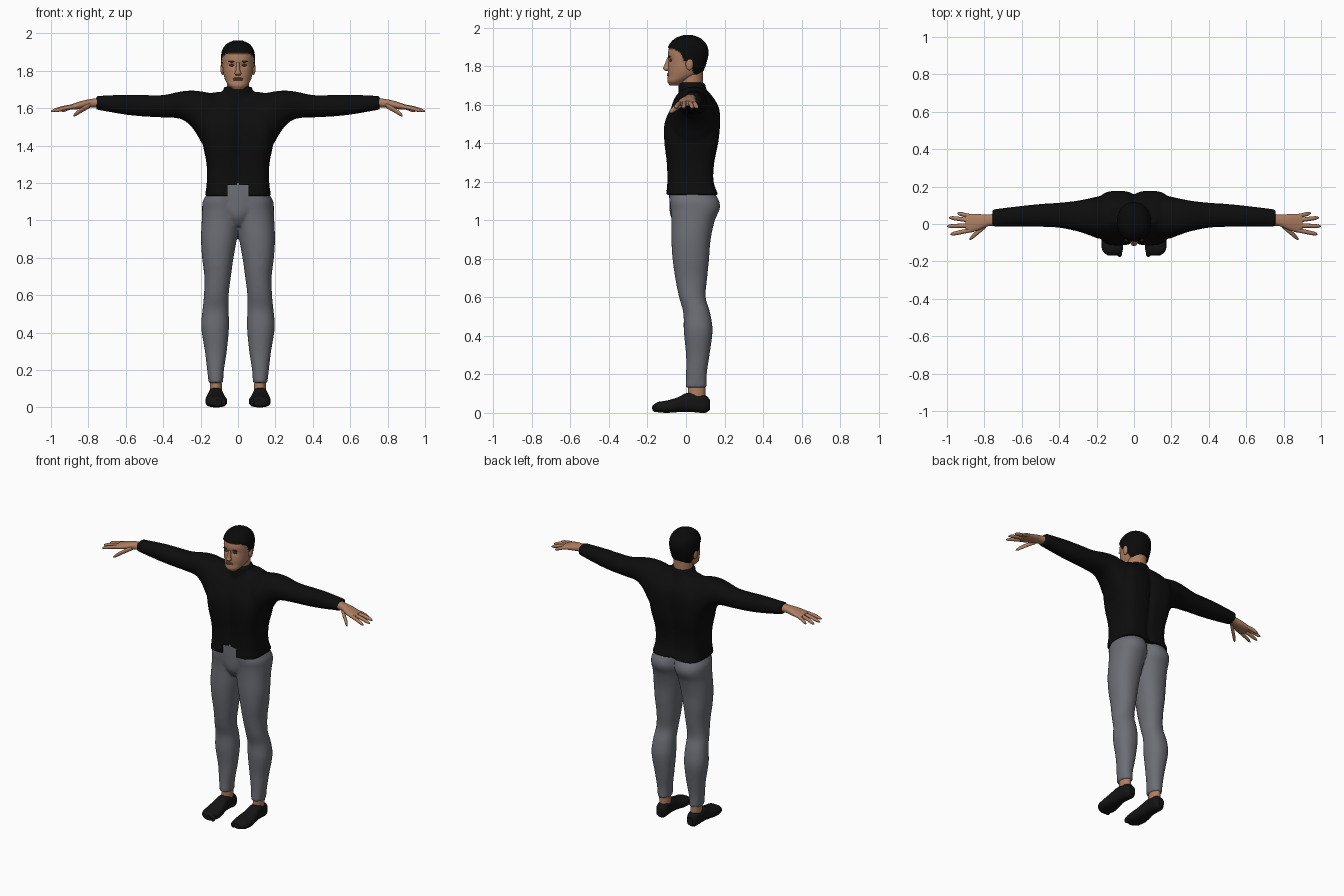
import bpy, bmesh, math
from mathutils import Vector, Matrix

default = bpy.data.objects.get("Cube")
if default:
    bpy.data.objects.remove(default, do_unlink=True)


def material(name, r, g, b):
    mat = bpy.data.materials.new(name)
    mat.use_nodes = True
    mat.diffuse_color = (r, g, b, 1)
    shader = mat.node_tree.nodes["Principled BSDF"]
    shader.inputs["Base Color"].default_value = (r, g, b, 1)
    shader.inputs["Roughness"].default_value = 0.8
    return mat


SKIN = material("skin", .42, .21, .12)
LIPS = material("lips", .26, .1, .065)
EYES = material("eye_brown", .07, .035, .022)
HAIR = material("hair_black", .003, .003, .003)
JACKET = material("jacket_black", .004, .004, .004)
TROUSERS = material("trouser_grey", .15, .158, .18)
SHOES = material("shoe_black", .007, .007, .007)


def smooth_rows(rows, steps):
    """Cubic interpolation of section rows along their first value."""
    rows = [Vector(r) for r in rows]
    last = len(rows) - 1

    def slope(i):
        a, b = rows[max(i - 1, 0)], rows[min(i + 1, last)]
        return (b - a) / (b[0] - a[0])

    out = []
    for i in range(last):
        a, b = rows[i], rows[i + 1]
        h = b[0] - a[0]
        for k in range(steps):
            t = k / steps
            s = t * t * (3 - 2 * t)
            out.append(a * (1 - s) + b * s
                       + slope(i) * (h * t * (1 - t) ** 2)
                       - slope(i + 1) * (h * t * t * (1 - t)))
    return out + [rows[last]]


def loft(bm, axis, rows, side=1, power=2.0, n=32, steps=4):
    """Closed loft; each row is (position, low, high, low, high)."""
    def bulge(c):
        return math.copysign(abs(c) ** (2 / power), c)

    rings = []
    for t, u0, u1, v0, v1 in smooth_rows(rows, steps):
        ring = []
        for k in range(n):
            a = math.tau * k / n
            co = [(u0 + u1) / 2 + (u1 - u0) / 2 * bulge(math.cos(a)),
                  (v0 + v1) / 2 + (v1 - v0) / 2 * bulge(math.sin(a))]
            co.insert(axis, t)
            co[0] *= side
            ring.append(bm.verts.new(co))
        rings.append(ring)
    for lower, upper in zip(rings, rings[1:]):
        for k in range(n):
            j = (k + 1) % n
            bm.faces.new((lower[k], lower[j], upper[j], upper[k]))
    bm.faces.new(rings[0])
    bm.faces.new(rings[-1])


def ball(bm, place, size):
    m = Matrix.Translation(place) @ Matrix.Diagonal((*size, 1))
    bmesh.ops.create_uvsphere(bm, u_segments=20, v_segments=12, radius=1, matrix=m)


def finish(name, bm, *mats, fuse=False, cutter=None):
    bmesh.ops.recalc_face_normals(bm, faces=bm.faces)
    mesh = bpy.data.meshes.new(name)
    bm.to_mesh(mesh)
    bm.free()
    ob = bpy.data.objects.new(name, mesh)
    bpy.context.collection.objects.link(ob)
    for mat in mats:
        mesh.materials.append(mat)
    bpy.ops.object.select_all(action='DESELECT')
    ob.select_set(True)
    bpy.context.view_layer.objects.active = ob
    if fuse:
        remesh = ob.modifiers.new("fuse", 'REMESH')
        remesh.mode, remesh.voxel_size = 'VOXEL', .009
        relax = ob.modifiers.new("relax", 'SMOOTH')
        relax.factor, relax.iterations = .5, 5
    if cutter:
        cut = ob.modifiers.new("cut", 'BOOLEAN')
        cut.operation, cut.object = 'DIFFERENCE', cutter
    for mod in list(ob.modifiers):
        bpy.ops.object.modifier_apply(modifier=mod.name)
    bpy.ops.object.shade_smooth_by_angle(angle=math.radians(45))
    return ob


# Jacket: two torso halves, two sleeves and a collar fused together
torso = [(1.13, -.03, .177, -.103, .168), (1.2, -.03, .167, -.097, .143),
         (1.3, -.03, .168, -.1, .147), (1.4, -.03, .187, -.112, .167),
         (1.5, -.03, .2, -.112, .177), (1.58, -.03, .2, -.08, .172),
         (1.64, -.03, .18, -.04, .14), (1.685, -.02, .13, 0, .1)]
sleeve = [(.1, -.07, .16, 1.4, 1.67), (.18, -.08, .15, 1.4, 1.687),
          (.24, -.06, .137, 1.49, 1.694), (.3, -.04, .125, 1.54, 1.69),
          (.4, -.02, .114, 1.55, 1.67), (.5, -.015, .107, 1.555, 1.67),
          (.6, -.013, .097, 1.565, 1.672), (.757, -.014, .078, 1.592, 1.665)]
collar = [(1.62, -.1, .1, -.04, .13), (1.67, -.085, .085, -.04, .11),
          (1.715, -.075, .075, -.04, .097)]
notch = bmesh.new()
bmesh.ops.create_cube(notch, size=1, matrix=Matrix.Translation((0, -.1, 1.14))
                      @ Matrix.Diagonal((.11, .2, .1, 1)))
hem_cutter = finish("hem_cutter", notch)
hem_cutter.hide_render = True
bm = bmesh.new()
for side in (1, -1):
    loft(bm, 2, torso, side, power=3)
    loft(bm, 0, sleeve, side, power=2.2)
loft(bm, 2, collar)
finish("jacket", bm, JACKET, fuse=True, cutter=hem_cutter)
bpy.data.objects.remove(hem_cutter, do_unlink=True)

# Trousers: two legs and a pelvis fused together
leg = [(.13, .08, .157, -.003, .108), (.2, .075, .165, 0, .108),
       (.3, .06, .177, 0, .122), (.43, .048, .197, -.012, .138),
       (.52, .05, .19, -.014, .125), (.6, .05, .182, -.036, .102),
       (.7, .038, .18, -.056, .11), (.8, .024, .192, -.07, .12),
       (.9, .006, .198, -.076, .128), (1, -.008, .194, -.076, .15),
       (1.06, -.015, .192, -.08, .176), (1.1, -.015, .189, -.086, .172),
       (1.14, -.015, .168, -.088, .15), (1.21, -.015, .15, -.085, .12)]
pelvis = [(.97, -.03, .03, -.05, .08), (1.02, -.07, .07, -.08, .1),
          (1.1, -.13, .13, -.087, .125), (1.21, -.13, .13, -.087, .12)]
bm = bmesh.new()
for side in (1, -1):
    loft(bm, 2, leg, side, power=2.2)
loft(bm, 2, pelvis, power=2.4)
finish("trousers", bm, TROUSERS, fuse=True)

# Ankles, shoes, hands and ears on each side
ankle = [(.04, .085, .15, .01, .1), (.1, .085, .15, .01, .1), (.16, .09, .15, .01, .1)]
shoe = [(-.168, .08, .14, .008, .04), (-.15, .063, .165, .004, .055),
        (-.1, .058, .175, 0, .064), (-.04, .068, .17, .004, .082),
        (0, .076, .162, .005, .102), (.05, .078, .158, .003, .105),
        (.1, .08, .152, 0, .092), (.124, .095, .137, .015, .07)]
palm = [(.72, -.01, .06, 1.605, 1.657), (.78, -.012, .05, 1.603, 1.65),
        (.83, -.033, .053, 1.597, 1.64), (.88, -.045, .053, 1.592, 1.624),
        (.9, -.03, .045, 1.595, 1.618)]
fingers = [((.87, .04), (.945, .058)), ((.88, .02), (.988, .034)),
           ((.88, -.008), (1, -.012)), ((.87, -.032), (.982, -.055))]


def digit(bm, start, end, side, radius):
    rows = []
    for t, swell in ((0, 1), (.45, 1), (.85, .85), (1, .3)):
        x, y, z = Vector(start).lerp(Vector(end), t)
        z += .012 * t * (1 - t)
        r = radius * swell
        rows.append((x, y - r, y + r, z - r, z + r))
    loft(bm, 0, rows, side, n=14)


for side, label in ((1, "left"), (-1, "right")):
    bm = bmesh.new()
    loft(bm, 2, ankle, side)
    finish(label + "_ankle", bm, SKIN)

    bm = bmesh.new()
    loft(bm, 1, shoe, side, power=2.5)
    for k in range(4):
        ball(bm, (side * (.077 + .024 * k), -.158 + .007 * k, .026),
             (.014, .018, .022))
    finish(label + "_shoe", bm, SHOES)

    bm = bmesh.new()
    loft(bm, 0, palm, side, power=2.3)
    for root, tip in fingers:
        digit(bm, (*root, 1.61), (*tip, 1.583), side, .0115)
    digit(bm, (.79, -.005, 1.615), (.88, -.082, 1.56), side, .014)
    finish(label + "_hand", bm, SKIN)

    bm = bmesh.new()
    ball(bm, (side * .083, .018, 1.81), (.011, .02, .032))
    finish(label + "_ear", bm, SKIN)

    bm = bmesh.new()
    ball(bm, (side * .033, -.08, 1.829), (.014, .006, .006))
    finish(label + "_eye", bm, EYES)
    bm = bmesh.new()
    ball(bm, (side * .034, -.086, 1.849), (.02, .006, .004))
    finish(label + "_eyebrow", bm, EYES)

# Neck
bm = bmesh.new()
loft(bm, 2, [(1.6, -.06, .06, -.03, .09), (1.7, -.06, .06, -.03, .088),
             (1.8, -.06, .06, -.03, .09)])
finish("neck", bm, SKIN)

# Head: hair is raised and coloured above a hairline that drops towards the nape
hairline = [(-.2, 1.897), (-.065, 1.893), (-.03, 1.87), (-.008, 1.825),
            (.018, 1.82), (.04, 1.76), (.2, 1.75)]


def is_hair(co):
    for (y0, z0), (y1, z1) in zip(hairline, hairline[1:]):
        if y0 <= co.y < y1:
            return co.z > z0 + (z1 - z0) * (co.y - y0) / (y1 - y0)
    return False


skull = [(1.7, -.028, .028, -.085, -.02), (1.72, -.05, .05, -.096, 0),
         (1.75, -.068, .068, -.094, .06), (1.78, -.077, .077, -.094, .085),
         (1.82, -.082, .082, -.091, .1), (1.87, -.084, .084, -.093, .11),
         (1.91, -.077, .077, -.08, .1), (1.94, -.054, .054, -.05, .07),
         (1.955, -.02, .02, -.01, .03)]
bm = bmesh.new()
loft(bm, 2, skull, power=2.15, n=80, steps=8)
bmesh.ops.recalc_face_normals(bm, faces=bm.faces)
bm.normal_update()
for face in bm.faces:
    face.material_index = int(is_hair(face.calc_center_median()))
raised = {v: v.normal * .007 for v in bm.verts if is_hair(v.co)}
for v in bm.verts:
    if v in raised:
        v.co += raised[v]
    elif v.co.y < 0:  # eye sockets
        d = ((abs(v.co.x) - .033) / .018) ** 2 + ((v.co.z - 1.83) / .013) ** 2
        v.co.y += .008 * math.exp(-d)
finish("head", bm, SKIN, HAIR)

# Nose and mouth
bm = bmesh.new()
loft(bm, 2, [(1.775, -.012, .012, -.105, -.08), (1.785, -.018, .018, -.119, -.08),
             (1.8, -.012, .012, -.114, -.08), (1.845, -.008, .008, -.097, -.08)], n=16)
finish("nose", bm, SKIN)
bm = bmesh.new()
for z in (1.751, 1.759):
    ball(bm, (0, -.091, z), (.026, .008, .005))
finish("mouth", bm, LIPS)
